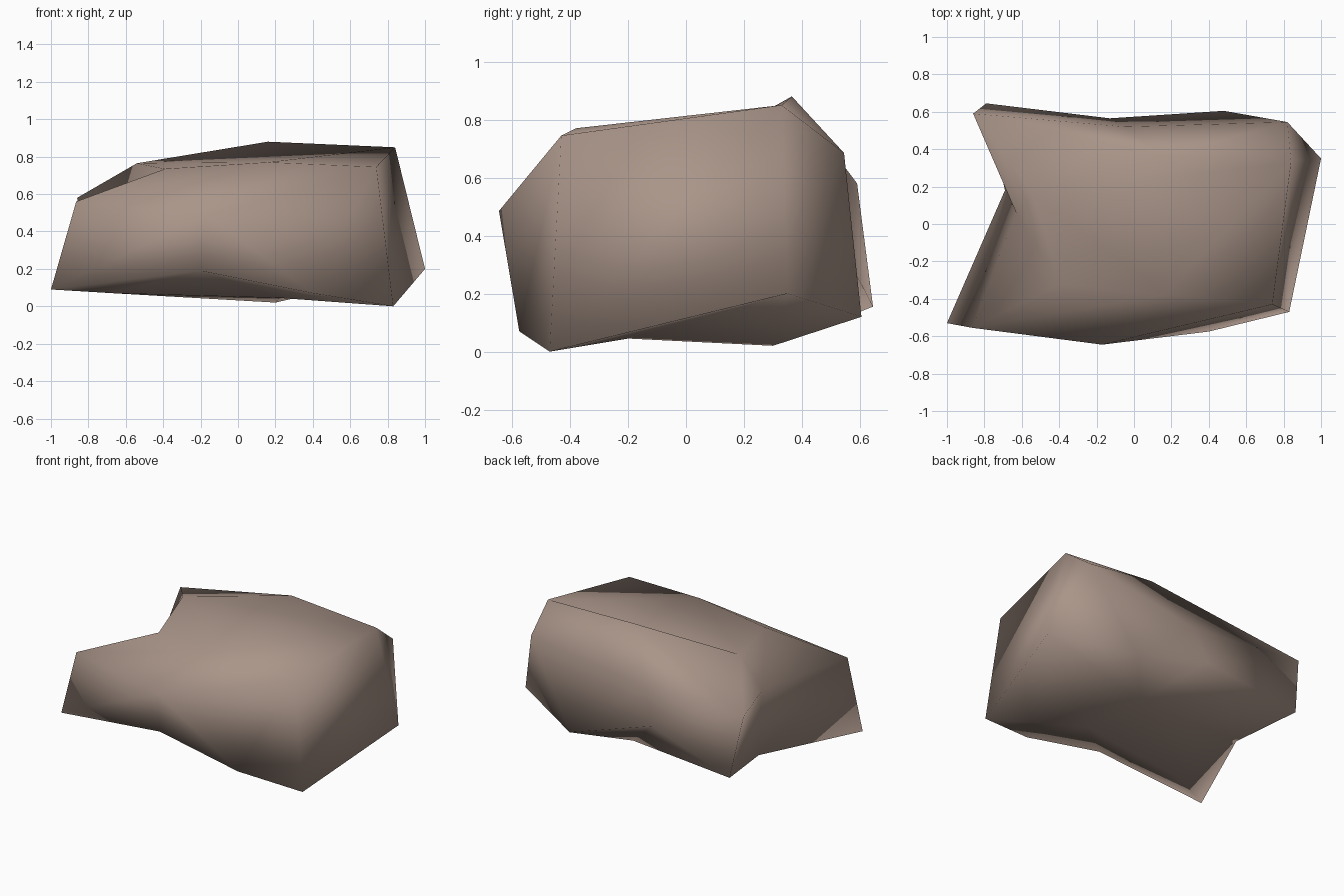
import bpy, bmesh

if "Cube" in bpy.data.objects:
    bpy.data.objects.remove(bpy.data.objects["Cube"])

# Stone colour
stone = bpy.data.materials.new("brown_stone")
stone.diffuse_color = (0.40, 0.30, 0.25, 1)
stone.use_nodes = True
stone.node_tree.nodes["Principled BSDF"].inputs["Base Color"].default_value = stone.diffuse_color

# Corner points of the boulder
P = dict(
    # foot outline, counter-clockwise from front left
    foot_fl=(-1.0, -.53, .09), foot_f1=(-.20, -.58, .19), foot_f2=(.40, -.575, .07),
    foot_fr=(.83, -.47, 0), foot_r=(1.0, .35, .20), foot_br=(.48, .605, .12),
    foot_b=(-.13, .565, .31), foot_bl=(-.79, .645, .155), foot_l=(-.69, .18, .11),
    # shoulders
    sh_fl=(-.865, -.555, .56), sh_f=(-.17, -.645, .485), sh_br=(.82, .545, .685),
    sh_b=(-.05, .52, .55), sh_bl=(-.86, .59, .58), sh_l=(-.63, .06, .50),
    # top
    top_fl=(-.39, -.32, .735), top_f=(.16, -.38, .77), top_fr=(.74, -.43, .745),
    top_br=(.84, .33, .85), top_b=(.16, .365, .88), top_l=(-.54, .16, .765),
    # underside
    un_l=(-.67, -.35, .07), un_f=(.22, -.20, .045), un_b=(.20, .30, .02),
)

# Rings of nine points; repeated names collapse a quad into a triangle
under = "un_l un_f un_f un_f un_b un_b un_b un_b un_l".split()
foot = "foot_fl foot_f1 foot_f2 foot_fr foot_r foot_br foot_b foot_bl foot_l".split()
middle = "sh_fl sh_f sh_f top_fr top_br sh_br sh_b sh_bl sh_l".split()
upper = "top_fl top_f top_f top_fr top_br top_b top_b sh_bl top_l".split()

bm = bmesh.new()
V = {name: bm.verts.new(co) for name, co in P.items()}


def face(names):
    names = list(dict.fromkeys(names))
    if len(names) > 2:
        bm.faces.new([V[n] for n in names])


# Skin between neighbouring rings; the front right panel folds along one diagonal
for low, high in ((under, foot), (foot, middle), (middle, upper)):
    for i in range(9):
        j = (i + 1) % 9
        quad = (low[i], low[j], high[j], high[i])
        if quad[0] == "foot_f2":
            face((quad[0], quad[1], quad[2]))
            face((quad[0], quad[2], quad[3]))
        else:
            face(quad)

# Top and bottom caps
for a, b in (("top_fl", "top_f"), ("top_f", "top_br"), ("top_br", "top_b"), ("top_b", "sh_bl")):
    face((a, b, "top_l"))
face(("top_f", "top_fr", "top_br"))
face(("un_l", "un_b", "un_f"))

bmesh.ops.recalc_face_normals(bm, faces=bm.faces)
for f in bm.faces:
    f.smooth = True

mesh = bpy.data.meshes.new("boulder")
bm.to_mesh(mesh)
bm.free()
mesh.materials.append(stone)
boulder = bpy.data.objects.new("boulder", mesh)
bpy.context.collection.objects.link(boulder)
